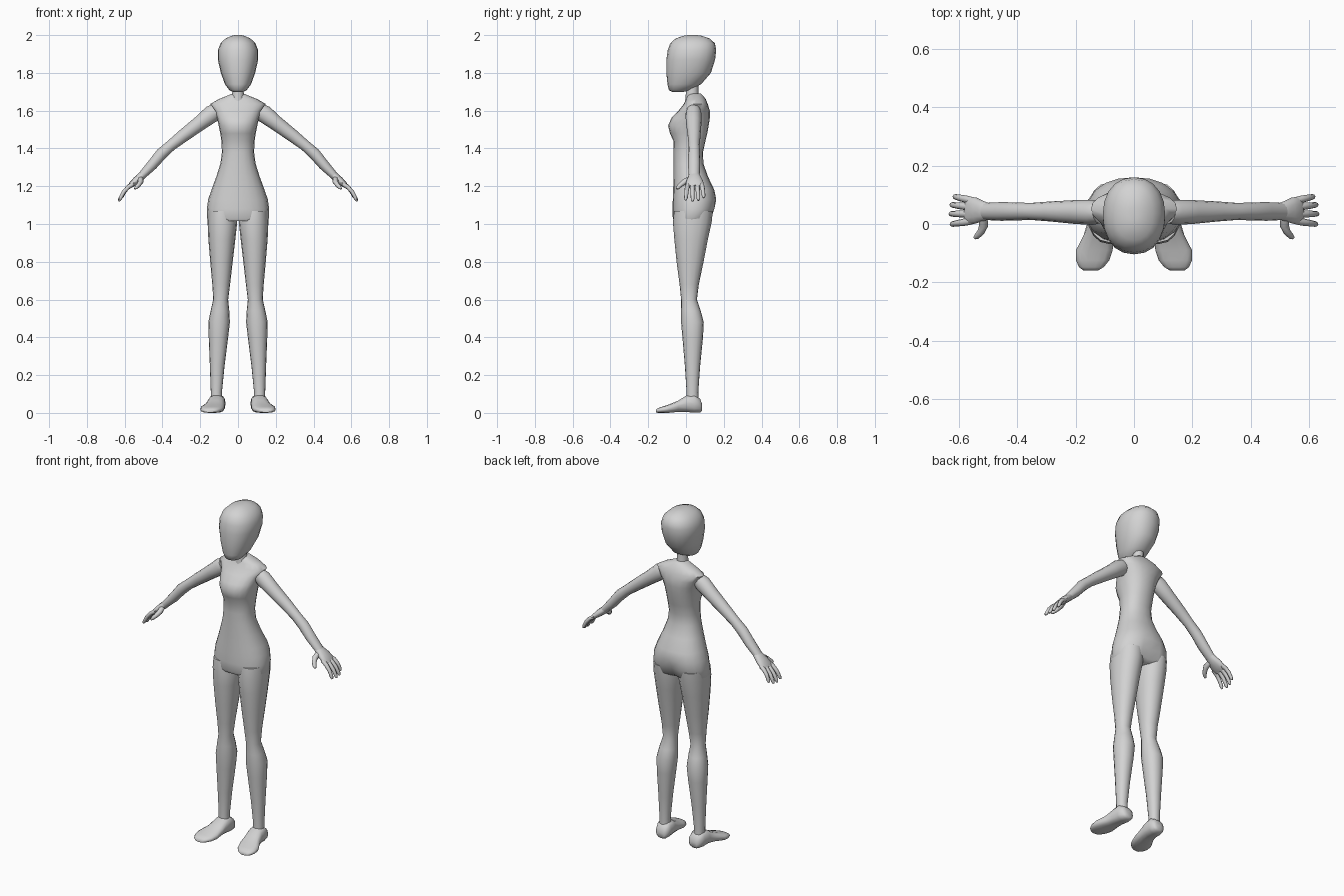
import bpy, bmesh, math
from mathutils import Vector

skin = bpy.data.materials.new("light_grey")
skin.diffuse_color = (0.65, 0.65, 0.65, 1)


def loft(name, rings, n=16, power=2.0, mirror=False):
    """Skin a row of rings, each given as (centre, half axis u, half axis v)."""
    bm = bmesh.new()
    loops = []
    for c, u, v in rings:
        loop = []
        for i in range(n):
            a = 2 * math.pi * i / n
            ca, sa = math.cos(a), math.sin(a)
            p = math.copysign(abs(ca) ** (2 / power), ca)
            q = math.copysign(abs(sa) ** (2 / power), sa)
            loop.append(bm.verts.new(Vector(c) + Vector(u) * p + Vector(v) * q))
        loops.append(loop)
    for a, b in zip(loops, loops[1:]):
        for i in range(n):
            j = (i + 1) % n
            bm.faces.new((a[i], a[j], b[j], b[i]))
    bm.faces.new(loops[0][::-1])
    bm.faces.new(loops[-1])
    bmesh.ops.recalc_face_normals(bm, faces=bm.faces[:])
    me = bpy.data.meshes.new(name)
    bm.to_mesh(me)
    bm.free()
    me.materials.append(skin)
    ob = bpy.data.objects.new(name, me)
    bpy.context.collection.objects.link(ob)
    if mirror:
        ob.modifiers.new("other_side", 'MIRROR')
    return ob


def column(name, rows, **kw):
    """Horizontal rings from rows of (z, x_min, x_max, y_front, y_back)."""
    return loft(name, [(((a + b) / 2, (f + k) / 2, z), ((b - a) / 2, 0, 0), (0, (k - f) / 2, 0))
                       for z, a, b, f, k in rows], **kw)


def tube(name, rows, n=8):
    """Limb along a path, rows of (x, y, z, half width, half thickness)."""
    pts = [Vector(r[:3]) for r in rows]
    rings = []
    for i, r in enumerate(rows):
        t = (pts[min(i + 1, len(pts) - 1)] - pts[max(i - 1, 0)]).normalized()
        side = t.cross(Vector((0.62, 0, 0.78))).normalized()
        rings.append((pts[i], side * r[3], side.cross(t) * r[4]))
    return loft(name, rings, n=n, mirror=True)


def sym(rows):
    return [(z, -w, w, f, k) for z, w, f, k in rows]


# Head and neck
column("head", sym([
    (1.70, .028, -.075, -.01), (1.708, .045, -.09, .02), (1.74, .069, -.098, .08),
    (1.80, .091, -.104, .132), (1.87, .107, -.104, .154), (1.92, .107, -.097, .16),
    (1.957, .092, -.083, .153), (1.982, .066, -.055, .125), (1.996, .035, -.015, .085),
    (2.0, .015, .01, .06)]), n=20, power=2.2)
column("neck", sym([(1.65, .036, -.005, .07), (1.70, .03, .0, .065), (1.76, .03, .0, .065)]), n=12)

# Torso from hips to shoulders
torso = column("torso", sym([
    (1.015, .155, -.062, .118), (1.03, .163, -.07, .138), (1.08, .165, -.071, .155),
    (1.13, .158, -.07, .16), (1.18, .141, -.068, .15), (1.25, .115, -.066, .117),
    (1.32, .093, -.065, .092), (1.38, .085, -.065, .09), (1.44, .088, -.067, .103),
    (1.48, .094, -.085, .113), (1.52, .102, -.095, .12), (1.56, .111, -.078, .126),
    (1.60, .126, -.04, .126), (1.635, .147, -.012, .115), (1.66, .105, .0, .105),
    (1.68, .055, .008, .09), (1.69, .032, .015, .08)]), n=20, power=2.25)
# Cleft between the buttocks
for v in torso.data.vertices:
    if abs(v.co.x) < .01 and v.co.y > .1 and v.co.z < 1.1:
        v.co.y -= .02

# Legs
column("leg", [
    (1.07, .012, .158, -.063, .142), (1.01, .004, .161, -.069, .136),
    (.92, .014, .157, -.062, .116), (.80, .028, .147, -.05, .093),
    (.68, .042, .136, -.034, .068), (.60, .052, .131, -.026, .058),
    (.54, .046, .145, -.026, .078), (.48, .043, .157, -.026, .094),
    (.40, .052, .155, -.019, .09), (.25, .071, .149, -.006, .075),
    (.11, .085, .144, .003, .065), (.05, .082, .144, .0, .068)],
    power=2.15, mirror=True)

# Feet: rings along y from heel to toe (y, x centre, half width, bottom, top)
foot = [(.086, .108, .022, .012, .045), (.075, .109, .038, .002, .075),
        (.045, .112, .046, .0, .098), (.0, .115, .046, .004, .092),
        (-.04, .122, .051, .005, .066), (-.09, .136, .063, .0, .045),
        (-.125, .142, .057, .0, .034), (-.148, .146, .042, .0, .026),
        (-.16, .148, .024, .002, .016)]
loft("foot", [((x, y, (b + t) / 2), (w, 0, 0), (0, 0, (t - b) / 2))
              for y, x, w, b, t in foot], n=14, power=2.5, mirror=True)

# Arms
tube("arm", [
    (.118, .04, 1.597, .038, .042), (.14, .04, 1.582, .043, .047),
    (.20, .041, 1.535, .041, .04), (.29, .043, 1.467, .034, .034),
    (.355, .043, 1.416, .029, .029), (.405, .043, 1.372, .031, .031),
    (.455, .043, 1.312, .032, .028), (.515, .043, 1.25, .029, .02)], n=12)

# Hands: palm, thumb and four fingers
tube("palm", [
    (.495, .043, 1.267, .027, .018), (.515, .044, 1.25, .034, .021),
    (.54, .046, 1.229, .044, .02), (.562, .046, 1.21, .048, .016),
    (.575, .047, 1.198, .044, .01)], n=12)
tube("thumb", [
    (.518, .025, 1.24, .016, .015), (.515, -.005, 1.225, .016, .015),
    (.525, -.028, 1.208, .013, .012), (.537, -.041, 1.195, .011, .01),
    (.546, -.047, 1.186, .006, .005)])
for finger, y0, y1, dx, dz in (("index_finger", .011, -.001, -.004, .006),
                               ("middle_finger", .034, .035, .0, .0),
                               ("ring_finger", .057, .066, -.003, .004),
                               ("little_finger", .08, .094, -.014, .018)):
    path = ((.555, .0, 1.212, .0125, .012), (.583, .4, 1.193, .0125, .011),
            (.608, .7, 1.165, .011, .0105), (.626, .95, 1.131, .0095, .0095),
            (.631, 1., 1.12, .005, .005))
    tube(finger, [(x + dx * s, y0 + (y1 - y0) * s, z + dz * s, a, b)
                  for x, s, z, a, b in path])

# Smooth shading with crisp caps
bpy.ops.object.select_all(action='SELECT')
bpy.context.view_layer.objects.active = torso
bpy.ops.object.shade_smooth_by_angle(angle=math.radians(60))
